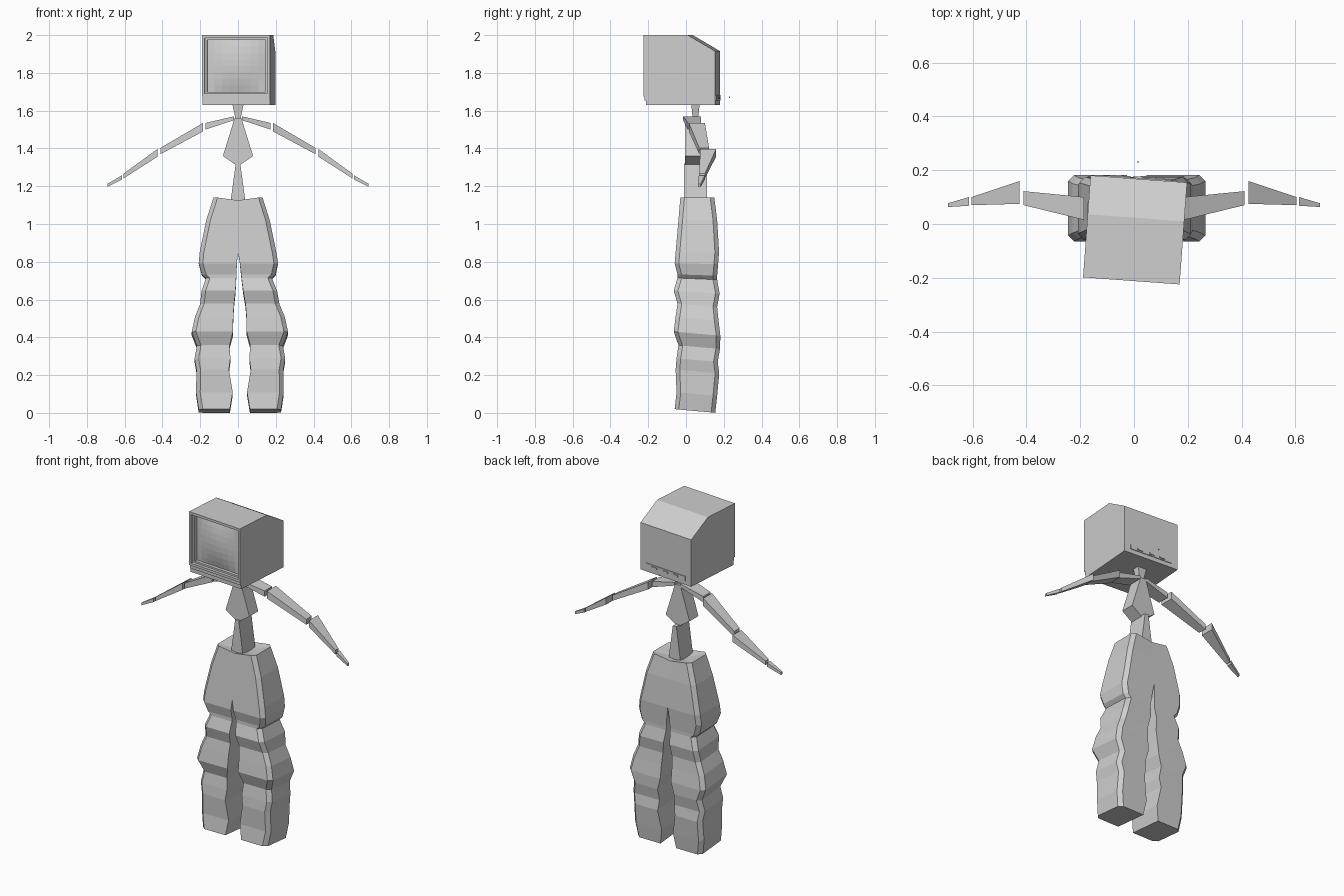
import bpy, bmesh, math
from mathutils import Matrix

if "Cube" in bpy.data.objects:
    bpy.data.objects.remove(bpy.data.objects["Cube"], do_unlink=True)

grey = bpy.data.materials.new("light_grey")
grey.use_nodes = True
GREY = (0.62, 0.62, 0.62, 1)
grey.diffuse_color = GREY
grey.node_tree.nodes["Principled BSDF"].inputs["Base Color"].default_value = GREY

# The head is turned a few degrees on the neck
HEAD = Matrix.Translation((0.004, -0.022, 0)) @ Matrix.Rotation(math.radians(-4.2), 4, 'Z')


def finish(name, bm, matrix=None, fix=True):
    if fix:
        bmesh.ops.recalc_face_normals(bm, faces=bm.faces)
    if matrix:
        bm.transform(matrix)
    mesh = bpy.data.meshes.new(name)
    bm.to_mesh(mesh)
    bm.free()
    mesh.materials.append(grey)
    obj = bpy.data.objects.new(name, mesh)
    bpy.context.collection.objects.link(obj)
    return obj


def loft(name, rings, matrix=None):
    """Closed solid through a list of equal-sized rings of points."""
    bm = bmesh.new()
    rows = [[bm.verts.new(p) for p in ring] for ring in rings]
    for a, b in zip(rows, rows[1:]):
        for i in range(len(a)):
            j = (i + 1) % len(a)
            bm.faces.new((a[i], a[j], b[j], b[i]))
    bm.faces.new(rows[0])
    bm.faces.new(rows[-1])
    return finish(name, bm, matrix)


def box(name, x, y, z, matrix=None):
    return loft(name, [[(px, y[0], z[0]), (px, y[1], z[0]), (px, y[1], z[1]), (px, y[0], z[1])]
                       for px in x], matrix)


def limb(name, side, start, end):
    """Tapered bar; each end is x, y range, z range."""
    loft(name, [[(side * x, y0, z0), (side * x, y1, z0), (side * x, y1, z1), (side * x, y0, z1)]
                for x, (y0, y1), (z0, z1) in (start, end)])


# Television head: casing with a sloped back
W, TOP, LOW = 0.18, 2.0, 1.63
casing = [(-0.15, LOW), (0.19, LOW), (0.19, 1.915), (0.045, TOP), (-0.15, TOP)]
loft("head_casing", [[(x, y, z) for y, z in casing] for x in (-W, W)], HEAD)

# Screen surround
FRONT, BACK = -0.19, -0.15
box("bezel_top", (-W, W), (FRONT, BACK), (1.985, TOP), HEAD)
for side, word in ((-1, "right"), (1, "left")):
    box("bezel_" + word, sorted((side * W, side * 0.167)), (FRONT, BACK), (1.69, 1.985), HEAD)
    box("inner_frame_" + word, sorted((side * 0.167, side * 0.155)), (-0.172, BACK),
        (1.69, 1.985), HEAD)
box("inner_frame_top", (-0.155, 0.155), (-0.172, BACK), (1.975, 1.985), HEAD)
box("inner_frame_bottom", (-0.155, 0.155), (-0.172, BACK), (1.69, 1.70), HEAD)
box("control_strip_upper", (-W, W), (FRONT, BACK), (1.675, 1.69), HEAD)
box("control_strip_middle", (-W, W), (FRONT + 0.006, BACK), (1.655, 1.675), HEAD)
box("control_strip_lower", (-W, W), (FRONT + 0.012, BACK), (LOW, 1.655), HEAD)

# Bulging screen
bm = bmesh.new()
bmesh.ops.create_grid(bm, x_segments=8, y_segments=8, size=1)
for v in bm.verts:
    u, w = v.co.x, v.co.y
    v.co = (u * 0.155, -0.153 - 0.022 * (1 - u * u) * (1 - w * w), 1.8375 + w * 0.1375)
finish("screen", bm, HEAD, fix=False)

# Rear connector panel
box("rear_panel", (-0.14, 0.14), (0.188, 0.194), (1.655, 1.682), HEAD)
for i, x in enumerate((-0.09, -0.02, 0.06)):
    box("rear_socket_%d" % (i + 1), (x, x + 0.035), (0.19, 0.199), (1.662, 1.674), HEAD)
box("rear_pin", (0.012, 0.018), (0.228, 0.233), (1.668, 1.674))

# Neck, chest and waist
loft("neck", [[(-w, 0.05 - d, z), (w, 0.05 - d, z), (w, 0.05 + d, z), (-w, 0.05 + d, z)]
              for w, d, z in ((0.012, 0.014, 1.55), (0.03, 0.022, 1.635))])
kite = [(-0.018, 1.56), (0.018, 1.56), (0.08, 1.36), (0, 1.305), (-0.08, 1.36)]
loft("chest", [[(x, y, z) for x, z in kite] for y in (-0.005, 0.08)])
wedge = [(-0.012, 1.32), (0.012, 1.32), (0.042, 1.1), (-0.042, 1.1)]
loft("waist", [[(x, y, z) for x, z in wedge] for y in (-0.01, 0.11)])

# Arms as separate tapered bars
for side, word in ((-1, "right"), (1, "left")):
    limb(word + "_shoulder", side, (0.02, (-0.015, 0.08), (1.55, 1.57)),
         (0.172, (0.01, 0.08), (1.5, 1.535)))
    limb(word + "_upper_arm", side, (0.185, (0.015, 0.1), (1.49, 1.535)),
         (0.41, (0.07, 0.122), (1.37, 1.403)))
    limb(word + "_forearm", side, (0.425, (0.075, 0.16), (1.357, 1.398)),
         (0.605, (0.07, 0.1), (1.242, 1.267)))
    limb(word + "_hand", side, (0.614, (0.068, 0.1), (1.235, 1.258)),
         (0.692, (0.063, 0.077), (1.196, 1.212)))

# Baggy trousers: height, inner x, outer x, front y, back y
ROWS = [
    (1.14, 0, 0.13, -0.03, 0.15),
    (1.02, 0, 0.168, -0.04, 0.165),
    (0.85, 0, 0.203, -0.055, 0.175),
    (0.79, 0.008, 0.21, -0.06, 0.17),
    (0.73, 0.012, 0.195, -0.045, 0.165),
    (0.71, 0.014, 0.175, -0.045, 0.165),
    (0.64, 0.02, 0.2, -0.065, 0.178),
    (0.57, 0.03, 0.21, -0.045, 0.165),
    (0.5, 0.035, 0.238, -0.055, 0.172),
    (0.42, 0.036, 0.255, -0.065, 0.182),
    (0.35, 0.055, 0.228, -0.04, 0.18),
    (0.28, 0.05, 0.24, -0.05, 0.168),
    (0.22, 0.058, 0.23, -0.055, 0.176),
    (0.1, 0.038, 0.232, -0.05, 0.165),
    (0.01, 0.053, 0.218, -0.06, 0.155),
]


def section(side, z, xi, xo, yf, yb):
    c = 0.022
    fade = min(1, max(0, (0.85 - z) / 0.3))
    outline = [(xi, yf), (xo - c, yf), (xo, yf + c), (xo, yb - c), (xo - c, yb), (xi, yb)]
    return [(side * x + 0.01 * fade, y, z - 0.09 * fade * (y - 0.05)) for x, y in outline]


bm = bmesh.new()
waistband = []
for side in (1, -1):
    rows = [[bm.verts.new(p) for p in section(side, *row)] for row in ROWS]
    for a, b, upper, lower in zip(rows, rows[1:], ROWS, ROWS[1:]):
        for i in range(len(a)):
            j = (i + 1) % len(a)
            # The two halves are open to each other above the crotch
            if j == 0 and lower[1] == 0:
                continue
            bm.faces.new((a[i], a[j], b[j], b[i]))
    bm.faces.new(rows[-1])
    waistband.append(rows[0])
# Sagging waist opening: half caps that dip towards the middle
for top in waistband:
    centre = bm.verts.new((0, 0.06, 1.11))
    for a, b in zip(top, top[1:]):
        bm.faces.new((a, b, centre))
    for v in (top[0], top[-1]):
        v.co.z -= 0.015
bmesh.ops.remove_doubles(bm, verts=bm.verts, dist=0.0005)
finish("trousers", bm)
